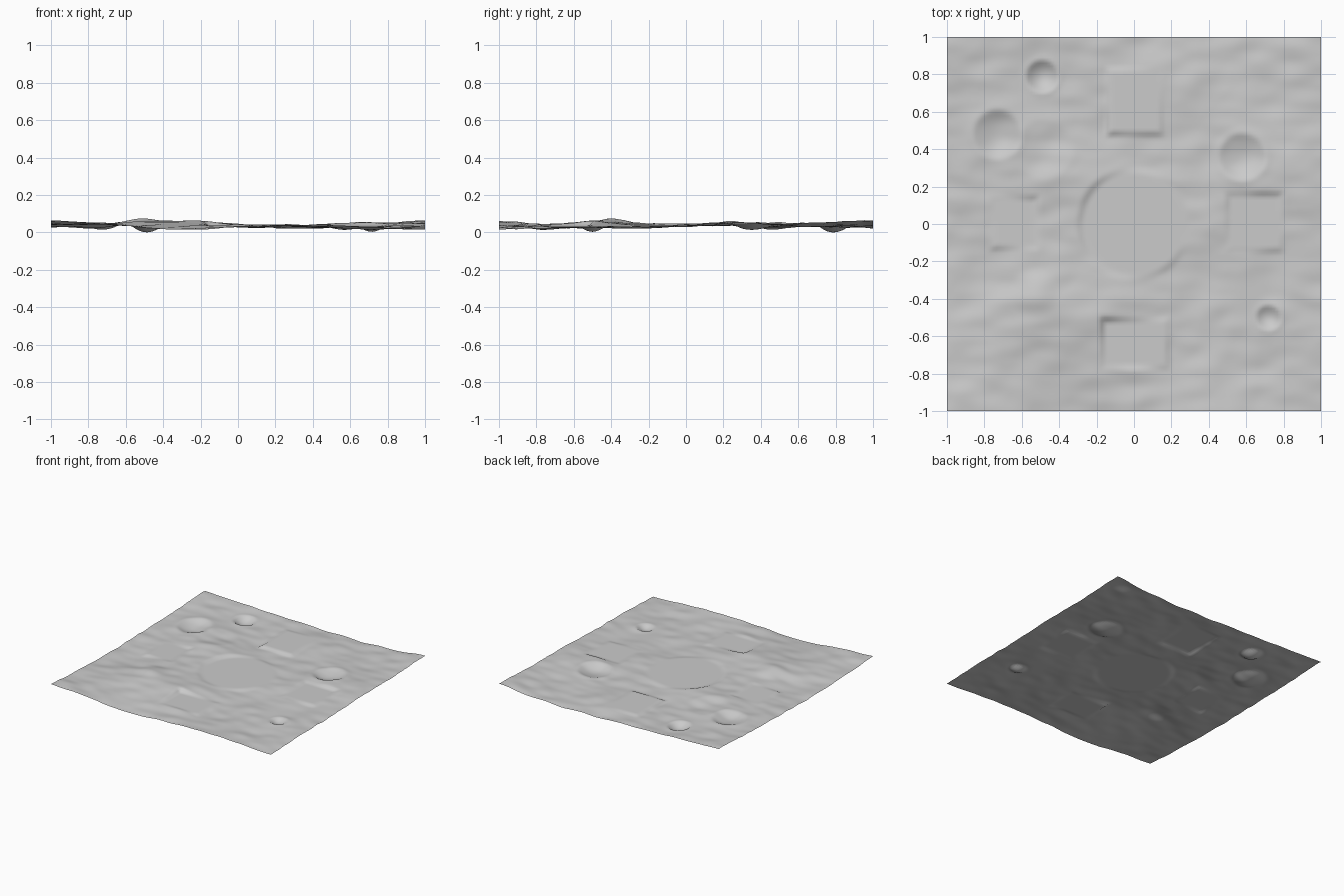
import bpy
import bmesh
import math
from mathutils import Vector, noise

cube = bpy.data.objects.get("Cube")
if cube:
    bpy.data.objects.remove(cube, do_unlink=True)

# Broad land heights in hundredths, back row first, left to right
LAND = [
    [7.0, 6.3, 5.0, 4.5, 3.8, 3.5, 3.5, 4.8, 7.2],
    [6.2, 5.5, 4.0, 4.2, 4.6, 5.0, 4.2, 4.2, 6.0],
    [5.2, 5.5, 5.2, 3.9, 3.4, 3.8, 4.2, 5.0, 5.5],
    [4.7, 5.0, 6.2, 6.0, 4.2, 4.2, 5.2, 6.3, 5.5],
    [4.2, 4.2, 5.4, 5.5, 4.5, 4.2, 5.2, 4.6, 5.0],
    [4.0, 3.6, 5.6, 5.3, 4.4, 3.5, 3.5, 3.4, 4.0],
    [4.4, 5.0, 6.8, 6.6, 5.2, 3.4, 3.7, 3.6, 3.7],
    [5.5, 4.8, 4.6, 4.8, 4.8, 3.2, 3.7, 2.8, 3.2],
    [6.7, 5.5, 3.2, 2.2, 3.7, 4.6, 4.6, 3.7, 2.2],
]
# Craters: x, y, radius, depth
CRATERS = [(-0.73, 0.48, 0.135, 0.030), (-0.49, 0.79, 0.09, 0.033),
           (0.58, 0.36, 0.13, 0.032), (0.72, -0.50, 0.07, 0.024),
           (-0.48, 0.40, 0.16, 0.010)]
# Mound: x, y, radius, height
MOUND = (-0.53, -0.37, 0.14, 0.018)
# Level pads: x min, x max, y min, y max, height
PADS = [(-0.12, 0.13, 0.50, 0.81, 0.050), (-0.15, 0.16, -0.75, -0.53, 0.043),
        (-0.74, -0.54, -0.11, 0.12, 0.047), (0.52, 0.77, -0.12, 0.14, 0.044)]
DISC_RADIUS, DISC_HEIGHT = 0.265, 0.045


def smooth(t):
    t = min(max(t, 0.0), 1.0)
    return t * t * (3 - 2 * t)


def spline(v, t):
    """Smooth curve through evenly spaced values, t from 0 to 1."""
    s = t * (len(v) - 1)
    i = min(int(s), len(v) - 2)
    f = s - i
    a, b, c, d = (v[min(max(k, 0), len(v) - 1)] for k in range(i - 1, i + 3))
    return b + 0.5 * f * (c - a + f * (2 * a - 5 * b + 4 * c - d
                                       + f * (3 * (b - c) + d - a)))


def height(x, y):
    # Rolling land with streaky and diagonal ripples
    z = spline([spline(row, (x + 1) / 2) for row in LAND], (1 - y) / 2) / 100
    z += 0.006 * noise.noise(Vector(((x + y) * 3, (y - x) * 5, 2.3)))
    z += 0.007 * noise.noise(Vector((x * 6, y * 11, 7.1)))

    mx, my, r, h = MOUND
    z += h * smooth(1 - math.hypot(x - mx, y - my) / r)

    # Soft bowls with a faint raised rim
    for cx, cy, r, depth in CRATERS:
        d = math.hypot(x - cx, y - cy) / r
        if d < 1:
            z -= depth * (1 - d * d) ** 1.4
        z += 0.1 * depth * math.exp(-((d - 1.0) / 0.2) ** 2)

    # Levelled ground
    for x0, x1, y0, y1, h in PADS:
        gap = max(x0 - x, x - x1, y0 - y, y - y1)
        z += (h - z) * (1 - smooth(gap / 0.04))
    gap = math.hypot(x, y) - DISC_RADIUS
    z += (DISC_HEIGHT - z) * (1 - smooth(gap / 0.05))
    return z


# Terrain sheet
bm = bmesh.new()
bmesh.ops.create_grid(bm, x_segments=128, y_segments=128, size=1.0)
for v in bm.verts:
    v.co.z = height(v.co.x, v.co.y)
lowest = min(v.co.z for v in bm.verts)
for v in bm.verts:
    v.co.z -= lowest
for f in bm.faces:
    f.smooth = True
mesh = bpy.data.meshes.new("terrain")
bm.to_mesh(mesh)
bm.free()
terrain = bpy.data.objects.new("terrain", mesh)
bpy.context.collection.objects.link(terrain)

# Plain grey ground
GREY = (0.6, 0.6, 0.6, 1)
grey = bpy.data.materials.new("mid grey ground")
grey.use_nodes = True
grey.diffuse_color = GREY
grey.node_tree.nodes["Principled BSDF"].inputs["Base Color"].default_value = GREY
mesh.materials.append(grey)
